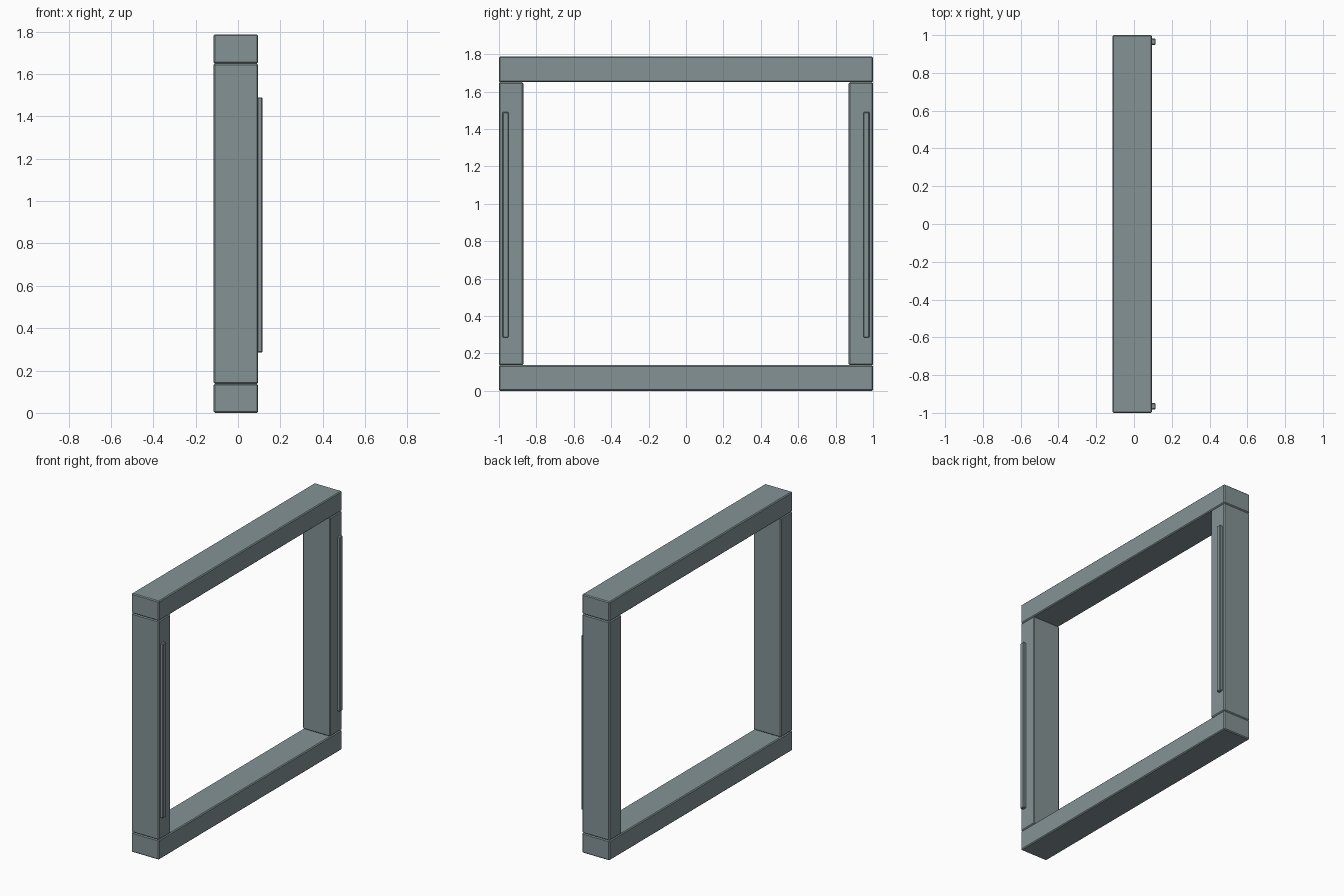
import bpy

cube = bpy.data.objects.get("Cube")
if cube:
    bpy.data.objects.remove(cube, do_unlink=True)

# Single flat grey-green colour
grey = bpy.data.materials.new("slate grey")
grey.use_nodes = True
colour = (0.23, 0.29, 0.30, 1)
grey.diffuse_color = colour
grey.node_tree.nodes["Principled BSDF"].inputs["Base Color"].default_value = colour


def bar(name, low, high, bevel):
    """Box between two corners with a narrow chamfer on every edge."""
    centre = [(a + b) / 2 for a, b in zip(low, high)]
    bpy.ops.mesh.primitive_cube_add(size=1, location=centre)
    obj = bpy.context.object
    obj.name = name
    obj.scale = [b - a for a, b in zip(low, high)]
    bpy.ops.object.transform_apply(location=False, rotation=False, scale=True)
    mod = obj.modifiers.new("chamfer", "BEVEL")
    mod.width = bevel
    mod.segments = 1
    obj.data.materials.append(grey)
    return obj


BACK, FACE, TIP = -0.115, 0.095, 0.115   # depth of the frame and its strips
HEIGHT, BEAM, POST = 1.787, 0.137, 0.13

# Horizontal beams
bar("bottom_beam", (BACK, -1, 0), (FACE, 1, BEAM), 0.006)
bar("top_beam", (BACK, -1, HEIGHT - BEAM), (FACE, 1, HEIGHT), 0.006)

# Upright posts, each with a thin raised strip near its outer edge
for side, s in (("front", -1), ("back", 1)):
    y0, y1 = sorted((s * (1 - POST), s))
    bar(side + "_post", (BACK, y0, BEAM), (FACE, y1, HEIGHT - BEAM), 0.006)
    y0, y1 = sorted((s * 0.948, s * 0.981))
    bar(side + "_strip", (FACE - 0.005, y0, 0.285), (TIP, y1, 1.49), 0.004)
